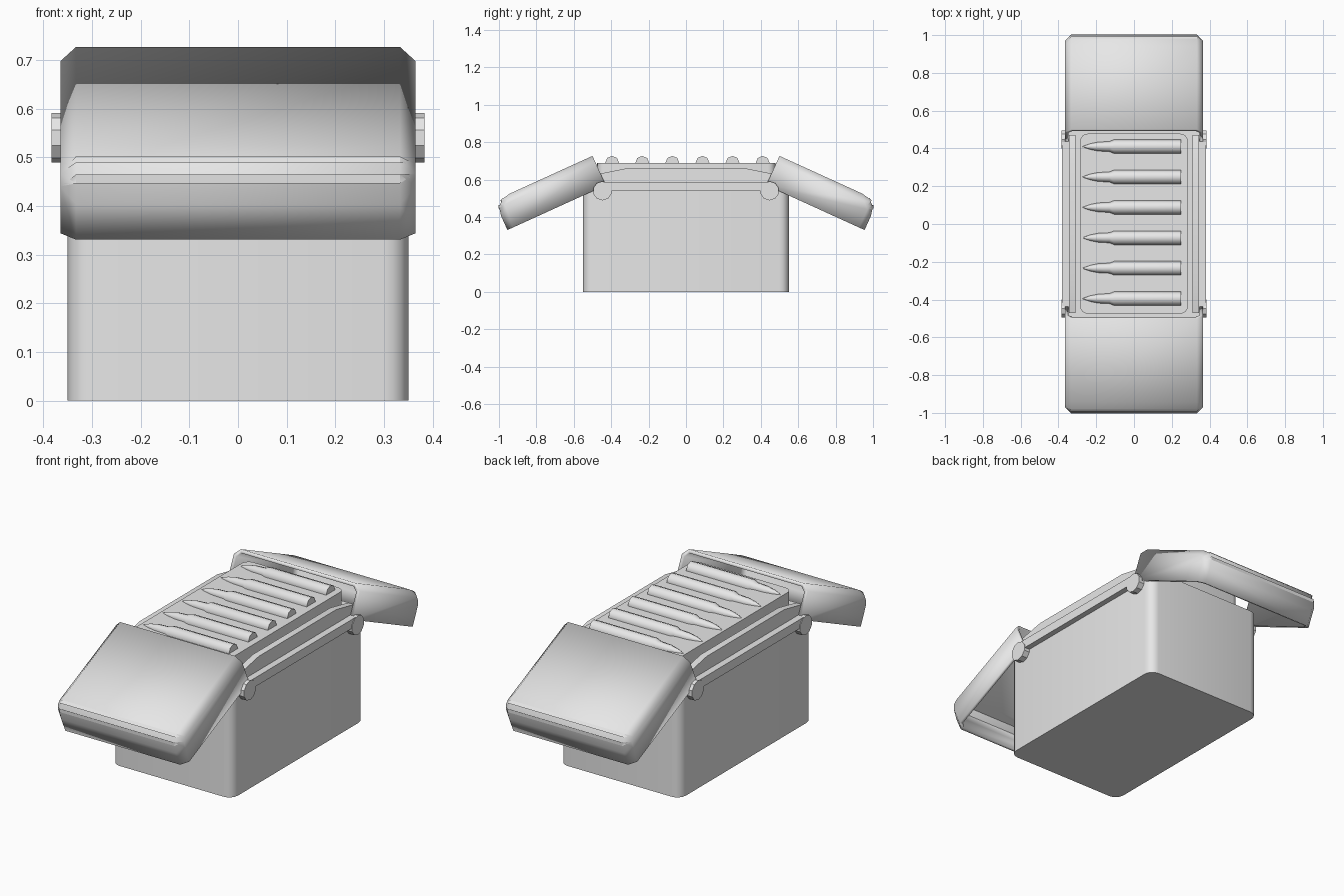
import bpy, bmesh, math
from mathutils import Matrix, Vector

if "Cube" in bpy.data.objects:
    bpy.data.objects.remove(bpy.data.objects["Cube"])

GREY = (0.8, 0.8, 0.8, 1)
metal = bpy.data.materials.new("plain_grey")
metal.use_nodes = True
metal.diffuse_color = GREY
metal.node_tree.nodes["Principled BSDF"].inputs["Base Color"].default_value = GREY


def finish(name, bm, angle=40, recalc=True):
    if recalc:
        bmesh.ops.recalc_face_normals(bm, faces=bm.faces)
    mesh = bpy.data.meshes.new(name)
    bm.to_mesh(mesh)
    bm.free()
    mesh.materials.append(metal)
    ob = bpy.data.objects.new(name, mesh)
    bpy.context.collection.objects.link(ob)
    bpy.ops.object.select_all(action='DESELECT')
    ob.select_set(True)
    bpy.context.view_layer.objects.active = ob
    bpy.ops.object.shade_smooth_by_angle(angle=math.radians(angle))
    return ob


def box(lo, hi):
    bm = bmesh.new()
    bmesh.ops.create_cube(bm, size=1)
    lo, hi = Vector(lo), Vector(hi)
    for v in bm.verts:
        v.co = (lo + hi) / 2 + v.co * (hi - lo)
    return bm


def bevel(bm, edges, width, segments):
    bmesh.ops.bevel(bm, geom=edges, offset=width, segments=segments,
                    profile=0.5, affect='EDGES')


def upright_block(name, lo, hi, radius):
    bm = box(lo, hi)
    upright = [e for e in bm.edges
               if abs(e.verts[0].co.z - e.verts[1].co.z) > 0.01]
    bevel(bm, upright, radius, 4)
    return finish(name, bm)


def side_plate(name, outline, x0, x1):
    # Extrude a (y, z) outline across x
    bm = bmesh.new()
    face = bm.faces.new([bm.verts.new((x0, y, z)) for y, z in outline])
    new = bmesh.ops.extrude_face_region(bm, geom=[face])["geom"]
    bmesh.ops.translate(bm, vec=(x1 - x0, 0, 0),
                        verts=[v for v in new if isinstance(v, bmesh.types.BMVert)])
    return finish(name, bm, 30)


# Container and raised tray
upright_block("box_body", (-0.35, -0.55, 0), (0.35, 0.55, 0.585), 0.05)
upright_block("cartridge_tray", (-0.285, -0.475, 0.5), (0.285, 0.478, 0.69), 0.04)

# Side rails, hinge bars and round hinge ends
rail = [(-0.47, 0.55), (-0.47, 0.63), (-0.32, 0.66),
        (0.32, 0.66), (0.47, 0.63), (0.47, 0.55)]
bar = [(-0.45, 0.54), (-0.45, 0.587), (0.45, 0.587), (0.45, 0.54)]
for side, s in (("left", 1), ("right", -1)):
    side_plate(side + "_rail", rail, s * 0.31, s * 0.345)
    side_plate(side + "_hinge_bar", bar, s * 0.33, s * 0.38)
    for end, e in (("front", -1), ("back", 1)):
        knob = [(e * 0.447 + 0.051 * math.cos(a), 0.54 + 0.051 * math.sin(a))
                for a in (math.tau * (i + 0.5) / 10 for i in range(10))]
        side_plate(f"{end}_{side}_hinge", knob, s * 0.33, s * 0.383)

# Two hollow lids, open at the hinge end and underneath
LENGTH, DEPTH, HALF = 0.578, 0.172, 0.365
for end, turn in (("back", 0), ("front", math.pi)):
    bm = box((-HALF, 0, -DEPTH), (HALF, LENGTH, 0))
    bm.normal_update()
    bmesh.ops.delete(bm, context='FACES', geom=[
        f for f in bm.faces if f.normal.z < -0.9 or f.normal.y < -0.9])
    bevel(bm, [e for e in bm.edges if all(
        v.co.z > -0.01 and v.co.y > LENGTH - 0.01 for v in e.verts)], 0.06, 2)
    bevel(bm, [e for e in bm.edges if not e.is_boundary and all(
        abs(v.co.x) > HALF - 0.001 for v in e.verts)], 0.032, 1)
    bm.normal_update()
    place = (Matrix.Rotation(turn, 4, 'Z') @ Matrix.Translation((0, 0.5, 0.727))
             @ Matrix.Rotation(math.radians(-24.5), 4, 'X'))
    bm.transform(place)
    lid = finish(end + "_lid", bm, 50, recalc=False)
    shell = lid.modifiers.new("wall", 'SOLIDIFY')
    shell.thickness = 0.018
    shell.offset = -1
    shell.use_even_offset = True

# Row of cartridges half sunk in the tray
profile = [(0.25, 0.037), (-0.105, 0.037), (-0.13, 0.027),
           (-0.19, 0.024), (-0.23, 0.016), (-0.26, 0.006), (-0.272, 0.001)]
SIDES = 8
for n in range(6):
    bm = bmesh.new()
    rings = [[bm.verts.new((x, 0.41 - n * 0.161 + r * math.sin(a), 0.69 + r * math.cos(a)))
              for a in (math.tau * i / SIDES for i in range(SIDES))] for x, r in profile]
    for a, b in zip(rings, rings[1:]):
        for i in range(SIDES):
            j = (i + 1) % SIDES
            bm.faces.new((a[i], a[j], b[j], b[i]))
    bm.faces.new(rings[0])
    bm.faces.new(rings[-1])
    finish(f"cartridge_{n + 1}", bm, 50)
